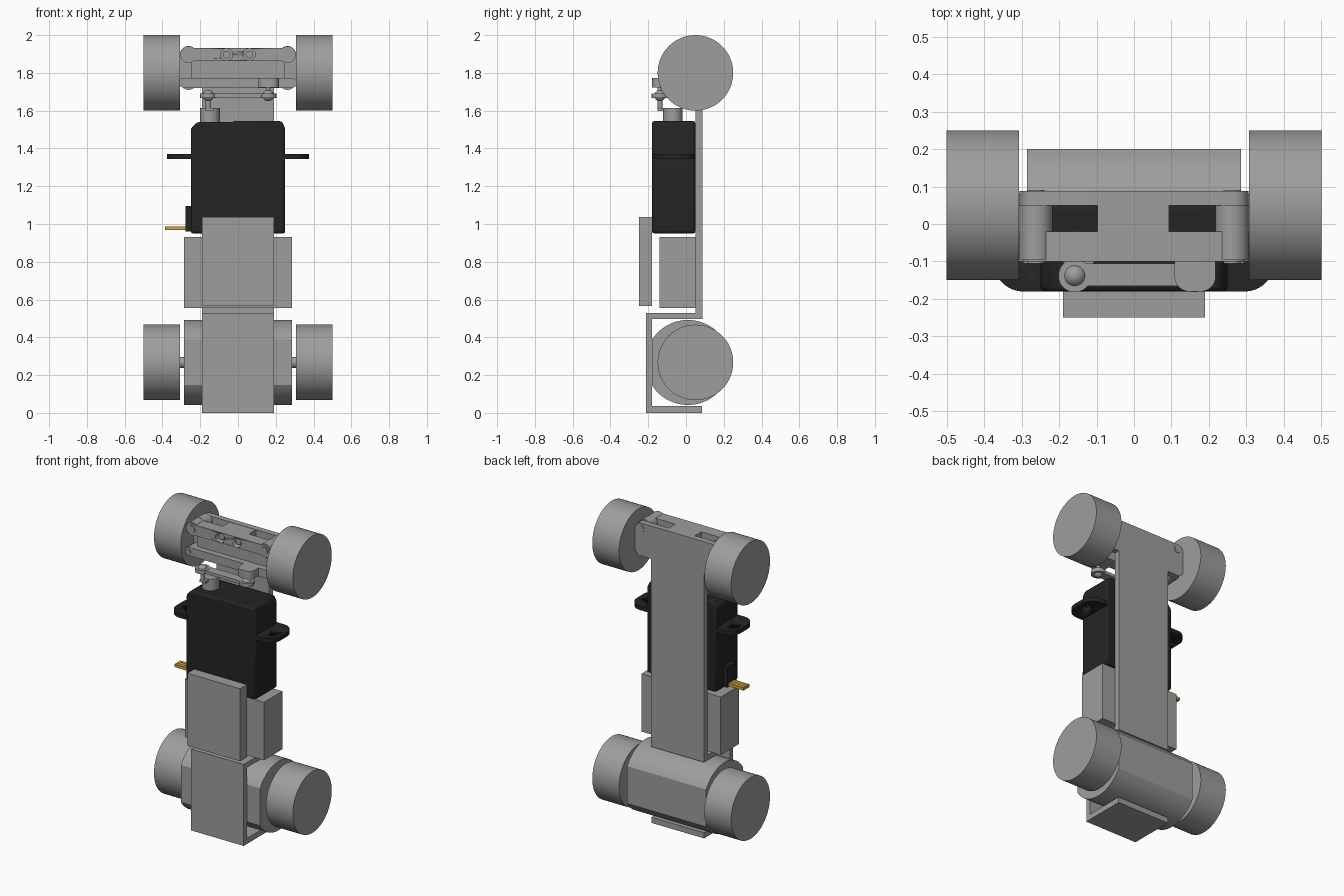
import bpy, bmesh, math
from mathutils import Vector

cube = bpy.data.objects.get("Cube")
if cube:
    bpy.data.objects.remove(cube, do_unlink=True)


def material(name, rgb):
    m = bpy.data.materials.new(name)
    m.use_nodes = True
    m.diffuse_color = (*rgb, 1)
    bsdf = next(n for n in m.node_tree.nodes if n.type == 'BSDF_PRINCIPLED')
    bsdf.inputs["Base Color"].default_value = (*rgb, 1)
    bsdf.inputs["Roughness"].default_value = 0.6
    return m


GREY = material("mid_grey", (0.34, 0.34, 0.34))
BLACK = material("servo_black", (0.017, 0.017, 0.017))
GOLD = material("wire_gold", (0.62, 0.36, 0.04))


def finish(name, bm, mat):
    bmesh.ops.recalc_face_normals(bm, faces=bm.faces)
    me = bpy.data.meshes.new(name)
    bm.to_mesh(me)
    bm.free()
    me.materials.append(mat)
    me.shade_smooth()
    me.set_sharp_from_angle(angle=math.radians(25))
    ob = bpy.data.objects.new(name, me)
    bpy.context.collection.objects.link(ob)
    return ob


def prism(name, pts, axis, a, b, mat=GREY):
    """Extrude a 2D outline along an axis from a to b."""
    place = {'x': lambda u, v: (a, u, v),
             'y': lambda u, v: (u, a, v),
             'z': lambda u, v: (u, v, a)}[axis]
    bm = bmesh.new()
    face = bm.faces.new([bm.verts.new(place(u, v)) for u, v in pts])
    ext = bmesh.ops.extrude_face_region(bm, geom=[face])
    step = Vector([(b - a) * (axis == k) for k in 'xyz'])
    moved = [g for g in ext["geom"] if isinstance(g, bmesh.types.BMVert)]
    bmesh.ops.translate(bm, verts=moved, vec=step)
    return finish(name, bm, mat)


def arc(u, v, r, start, end, n):
    angles = [math.radians(start + (end - start) * i / n) for i in range(n + 1)]
    return [(u + r * math.cos(t), v + r * math.sin(t)) for t in angles]


def disc(name, u, v, r, axis, a, b, mat=GREY, n=48):
    return prism(name, arc(u, v, r, 0, 360, n)[:-1], axis, a, b, mat)


def box(name, x, y, z, mat=GREY):
    return prism(name, [(x[0], y[0]), (x[1], y[0]), (x[1], y[1]), (x[0], y[1])],
                 'z', z[0], z[1], mat)


def link(name, u, v, r, axis, a, b):
    """Bar with round ends, centred on u = 0."""
    pts = arc(u, v, r, -90, 90, 16) + arc(-u, v, r, 90, 270, 16)
    return prism(name, pts, axis, a, b)


def apply(ob, kind, **settings):
    mod = ob.modifiers.new(kind.title(), kind)
    for key, value in settings.items():
        setattr(mod, key, value)
    bpy.context.view_layer.objects.active = ob
    bpy.ops.object.modifier_apply(modifier=mod.name)


def drill(ob, u, v, r, axis, a, b):
    cutter = disc("drill_cutter", u, v, r, axis, a, b, ob.data.materials[0], 32)
    cutter.hide_render = True
    apply(ob, 'BOOLEAN', object=cutter, operation='DIFFERENCE', solver='EXACT')
    bpy.data.objects.remove(cutter, do_unlink=True)


# Wheels with their stub axles
for side, s in (("left", 1), ("right", -1)):
    for end, z in (("upper", 1.8), ("lower", 0.267)):
        disc(f"{end}_{side}_wheel", 0.05, z, 0.2, 'x', s * 0.307, s * 0.5, n=72)
        disc(f"{end}_{side}_axle", 0.05, z, 0.03, 'x', s * 0.26, s * 0.32)

# Motor: a cylinder with flat front and back
flat = math.degrees(math.acos(0.19 / 0.225))
prism("motor", arc(0.01, 0.267, 0.225, flat, 180 - flat, 28)
      + arc(0.01, 0.267, 0.225, 180 + flat, 360 - flat, 28), 'x', -0.285, 0.285)

# Bracket around the motor
prism("motor_bracket", [(0.085, 0), (-0.213, 0), (-0.213, 0.53), (0.085, 0.53),
                        (0.085, 0.497), (-0.18, 0.497), (-0.18, 0.037),
                        (0.085, 0.037)], 'x', -0.19, 0.19)

# Long back plate with its wide head
half = [(0.19, 0.497), (0.19, 1.72), (0.28, 1.72), (0.305, 1.745)]
half += arc(0.265, 1.893, 0.04, 0, 90, 10)
prism("back_plate", half + [(-x, z) for x, z in reversed(half)], 'y', 0.05, 0.088)

# Battery and receiver blocks
box("battery", (-0.285, 0.285), (-0.14, 0.05), (0.555, 0.932))
box("receiver", (-0.19, 0.19), (-0.25, -0.18), (0.565, 1.037))

# Servo body and ears
servo = prism("servo_body", [(-0.25, 0.95), (0.25, 0.95), (0.25, 1.505),
                             (0.232, 1.545), (-0.02, 1.545), (-0.03, 1.54),
                             (-0.215, 1.54), (-0.25, 1.505)],
              'y', -0.18, 0.05, BLACK)
apply(servo, 'BEVEL', width=0.012, segments=2, limit_method='ANGLE',
      angle_limit=math.radians(40))
for side, s in (("left", 1), ("right", -1)):
    tip = arc(0.295, -0.1, 0.08, -90, 0, 12) + arc(0.295, -0.03, 0.08, 0, 90, 12)
    outline = [(0.24, -0.18)] + tip + [(0.24, 0.05)]
    ear = prism(f"servo_{side}_ear", [(s * x, y) for x, y in outline],
                'z', 1.343, 1.371, BLACK)
    drill(ear, s * 0.315, -0.065, 0.028, 'z', 1.3, 1.4)

# Servo cable
box("cable_grommet", (-0.277, -0.24), (-0.11, -0.03), (0.96, 1.095), BLACK)
for i in range(3):
    y = -0.1 + i * 0.021
    box(f"cable_wire_{i + 1}", (-0.387, -0.27), (y, y + 0.019), (0.967, 0.986), GOLD)

# Servo output hub and horn
disc("servo_hub", -0.148, -0.07, 0.052, 'z', 1.535, 1.615)

# Upper cross bar with two recessed screws
upper_bar = link("upper_bar", 0.262, 1.897, 0.034, 'y', -0.1, -0.02)
for x in (-0.06, 0.06):
    drill(upper_bar, x, 1.897, 0.036 - 0.004, 'y', -0.2, -0.06)
    disc("bar_screw", x, 1.897, 0.02, 'y', -0.085, -0.05)

# Lower cross bar with the steering tab
link("lower_bar", 0.283, 1.747, 0.027, 'y', -0.1, -0.02)
tab = arc(0.148, -0.14, 0.04, 180, 270, 8) + arc(0.178, -0.14, 0.04, 270, 360, 8)
prism("steering_tab", [(0.108, -0.09)] + tab + [(0.218, -0.09)], 'z', 1.722, 1.774)

# Centre block joining the bars to the back plate
box("centre_block", (-0.097, 0.093), (-0.02, 0.052), (1.725, 1.931))
box("bar_web", (-0.25, 0.25), (-0.06, -0.02), (1.765, 1.87))

# Knuckles and pivot pins
for side, s in (("left", 1), ("right", -1)):
    knuckle = arc(0.262, 1.897, 0.045, 0, 180, 16) + arc(0.262, 1.755, 0.045, 180, 360, 16)
    prism(f"{side}_knuckle", [(s * x, z) for x, z in knuckle], 'y', -0.02, 0.05)
    disc(f"{side}_upper_boss", s * 0.262, 1.897, 0.044, 'y', -0.096, -0.02)
    disc(f"{side}_upper_pin", s * 0.262, 1.897, 0.023, 'y', -0.106, 0.091)
    disc(f"{side}_lower_pin", s * 0.283, 1.747, 0.013, 'y', -0.106, -0.02)

# Steering rod with ball joints
steering_rod = prism("steering_rod", arc(0.16, -0.135, 0.03, -90, 90, 12)
                     + arc(-0.16, -0.135, 0.03, 90, 270, 12), 'z', 1.67, 1.69)
for name, x, low, high in (("servo", -0.158, 1.6, 1.69), ("tab", 0.16, 1.67, 1.73)):
    disc(f"{name}_rod_eye", x, -0.138, 0.044, 'z', 1.667, 1.692)
    disc(f"{name}_ball_post", x, -0.138, 0.013, 'z', low, high)
    bm = bmesh.new()
    bmesh.ops.create_uvsphere(bm, u_segments=24, v_segments=12, radius=0.03)
    bmesh.ops.translate(bm, verts=bm.verts, vec=(x, -0.138, 1.68))
    finish(f"{name}_ball", bm, GREY)
box("servo_horn", (-0.172, -0.13), (-0.15, -0.07), (1.598, 1.613))
